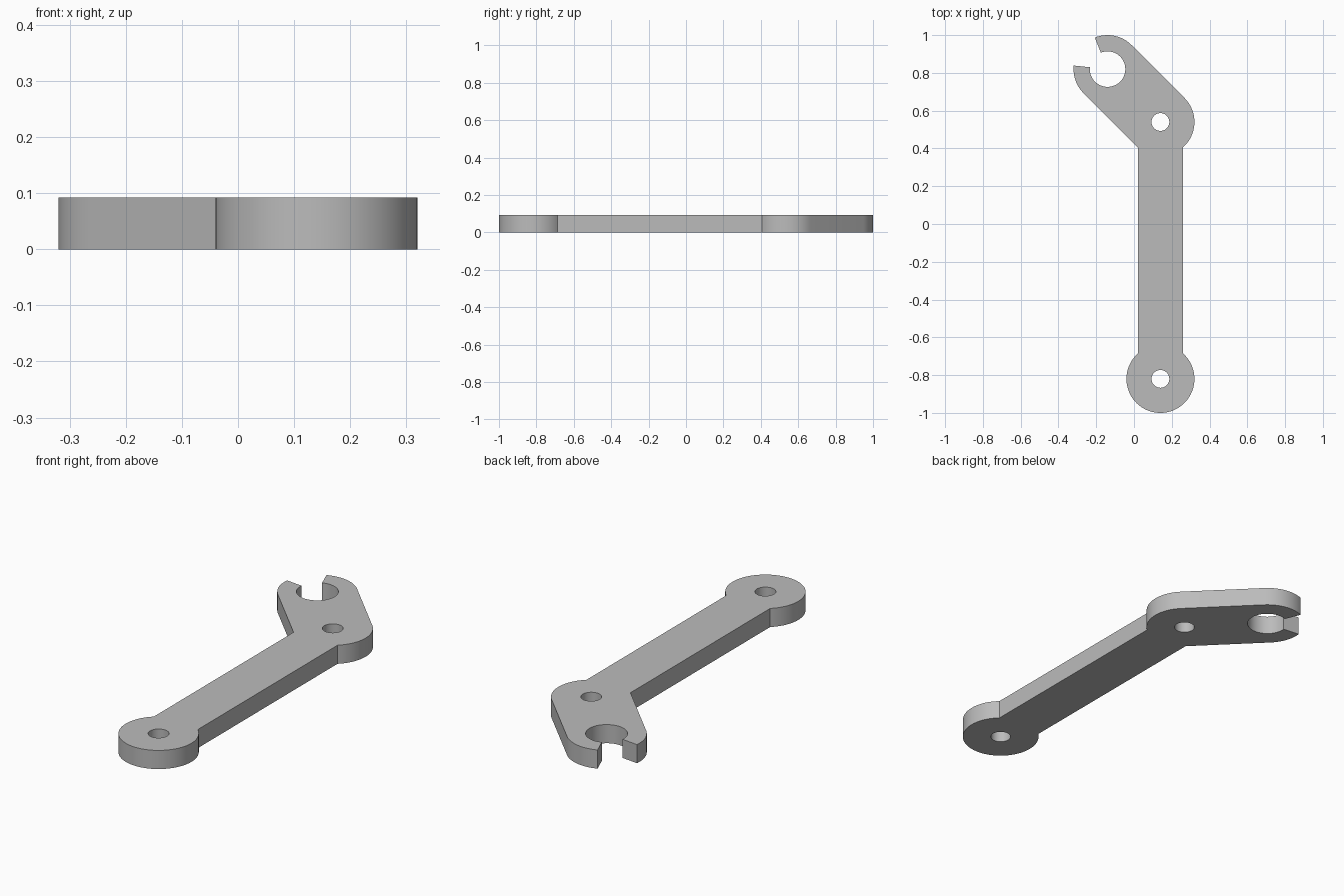
import bpy, bmesh
from math import radians, degrees, cos, sin, acos, atan2, ceil

cube = bpy.data.objects.get("Cube")
if cube:
    bpy.data.objects.remove(cube, do_unlink=True)

# Main dimensions
THICK = 0.092
R_BOSS, R_PIN, R_JAW = 0.18, 0.047, 0.094
HALF_SHAFT = 0.12
END, PIVOT, JAW = (0.14, -0.82), (0.14, 0.54), (-0.14, 0.82)
MOUTH = (112, 174)


def arc(centre, radius, start, stop):
    """Points along an arc, angles in degrees."""
    n = max(1, ceil(abs(stop - start) / 5))
    angles = [radians(start + (stop - start) * i / n) for i in range(n + 1)]
    return [(centre[0] + radius * cos(a), centre[1] + radius * sin(a)) for a in angles]


# Angles where the shaft meets a boss, and where the head sides are tangent
join = degrees(acos(HALF_SHAFT / R_BOSS))
side = degrees(atan2(JAW[1] - PIVOT[1], JAW[0] - PIVOT[0])) - 90

# Outline: end boss, pivot boss, open jaw, back down to the shaft
outline = (
    arc(END, R_BOSS, 180 - join, 360 + join)
    + arc(PIVOT, R_BOSS, -join, side)
    + arc(JAW, R_BOSS, side, MOUTH[0])
    + arc(JAW, R_JAW, MOUTH[0], MOUTH[1] - 360)
    + arc(JAW, R_BOSS, MOUTH[1], side + 180)
    + arc(PIVOT, R_BOSS, side + 180, 180 + join)
)
holes = [arc(c, R_PIN, 0, 360)[:-1] for c in (END, PIVOT)]

# Fill the profile with its pin holes and extrude it
bm = bmesh.new()
edges = []
for loop in [outline] + holes:
    verts = [bm.verts.new((x, y, 0)) for x, y in loop]
    edges += [bm.edges.new((v, verts[i - 1])) for i, v in enumerate(verts)]
bmesh.ops.triangle_fill(bm, edges=edges, use_beauty=True, normal=(0, 0, 1))
top = bmesh.ops.extrude_face_region(bm, geom=bm.faces[:])["geom"]
bmesh.ops.translate(bm, vec=(0, 0, THICK),
                    verts=[g for g in top if isinstance(g, bmesh.types.BMVert)])
bmesh.ops.recalc_face_normals(bm, faces=bm.faces[:])
mesh = bpy.data.meshes.new("lever_arm")
bm.to_mesh(mesh)
bm.free()

# Plain grey material
grey = bpy.data.materials.new("grey")
grey.use_nodes = True
grey.diffuse_color = (0.5, 0.5, 0.5, 1)
grey.node_tree.nodes["Principled BSDF"].inputs["Base Color"].default_value = (0.5, 0.5, 0.5, 1)
mesh.materials.append(grey)

lever = bpy.data.objects.new("lever_arm", mesh)
bpy.context.collection.objects.link(lever)
bpy.ops.object.select_all(action="DESELECT")
lever.select_set(True)
bpy.context.view_layer.objects.active = lever
bpy.ops.object.shade_smooth_by_angle(angle=radians(30))
